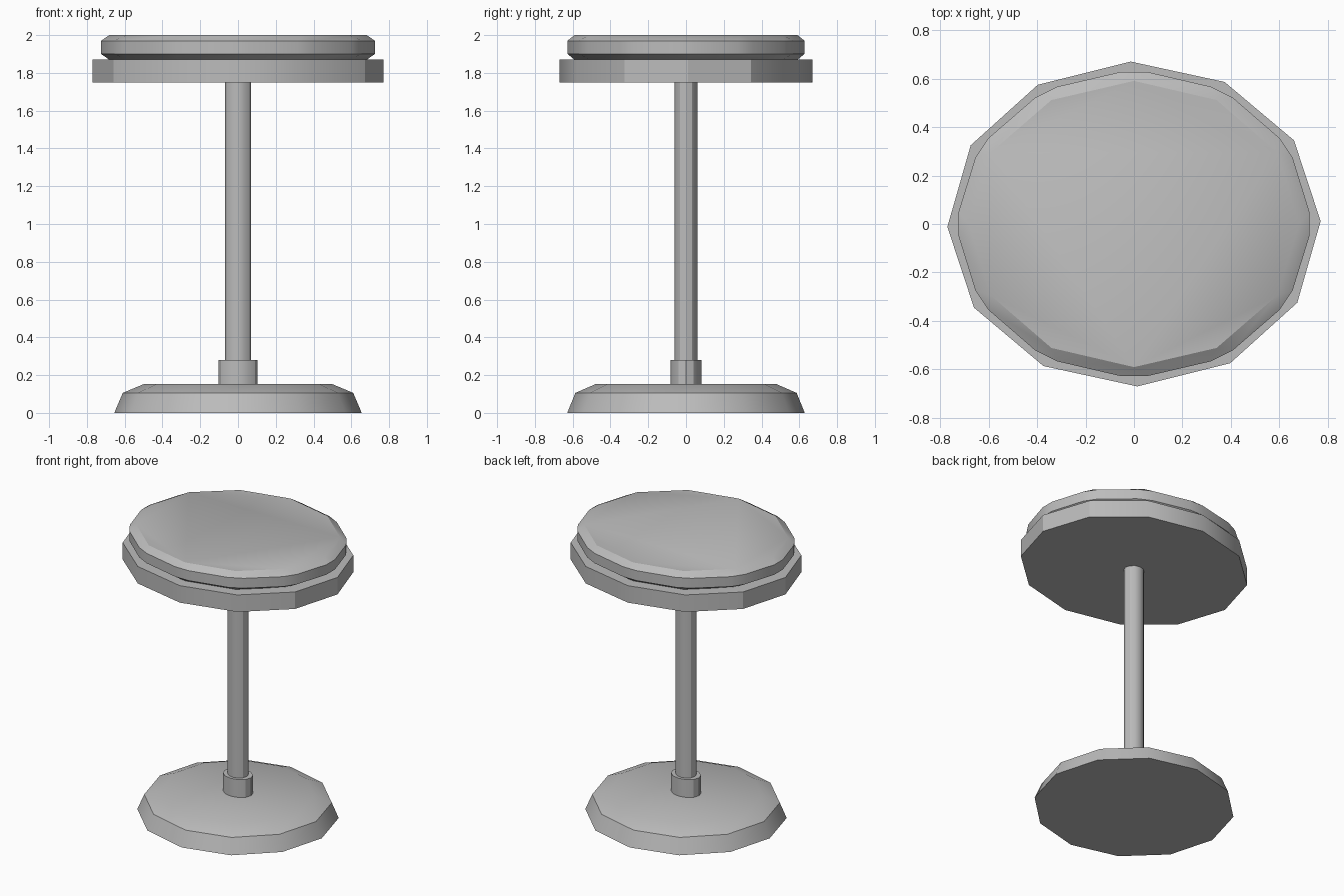
import bpy, bmesh
from math import radians
from mathutils import Matrix

cube = bpy.data.objects.get("Cube")
if cube:
    bpy.data.objects.remove(cube, do_unlink=True)

SIDES = 12

grey = bpy.data.materials.new("plain_grey")
grey.use_nodes = True
GREY = (0.5, 0.5, 0.5, 1)
grey.diffuse_color = GREY
grey.node_tree.nodes["Principled BSDF"].inputs["Base Color"].default_value = GREY


def finish(name, bm):
    """Turn a bmesh into an object with smooth shading and sharp edges."""
    bmesh.ops.recalc_face_normals(bm, faces=bm.faces)
    mesh = bpy.data.meshes.new(name)
    bm.to_mesh(mesh)
    bm.free()
    mesh.materials.append(grey)
    obj = bpy.data.objects.new(name, mesh)
    bpy.context.collection.objects.link(obj)
    bpy.ops.object.select_all(action='DESELECT')
    obj.select_set(True)
    bpy.context.view_layer.objects.active = obj
    bpy.ops.object.shade_smooth_by_angle(angle=radians(30))
    return obj


def disc(name, rx, ry, z0, z1, turn=0, bevel=0, bevel_height=0):
    """Elliptical prism, optionally with every edge chamfered."""
    sz = bevel_height / bevel if bevel else 1
    bm = bmesh.new()
    bmesh.ops.create_cone(bm, cap_ends=True, segments=SIDES, radius1=1,
                          radius2=1, depth=(z1 - z0) / sz,
                          matrix=Matrix.Rotation(radians(turn), 4, 'Z'))
    if bevel:
        bmesh.ops.bevel(bm, geom=bm.edges[:], offset=bevel, segments=1,
                        offset_type='OFFSET', affect='EDGES')
    bmesh.ops.scale(bm, vec=(rx, ry, sz), verts=bm.verts)
    bmesh.ops.translate(bm, vec=(0, 0, (z0 + z1) / 2), verts=bm.verts)
    return finish(name, bm)


def lathe(name, profile, squash):
    """Solid of stacked rings given as (radius, height)."""
    bm = bmesh.new()
    ring = bmesh.ops.create_circle(bm, segments=SIDES, radius=profile[0][0],
                                   cap_ends=True)["verts"]
    bmesh.ops.translate(bm, vec=(0, 0, profile[0][1]), verts=ring)
    top = bm.faces[:][0]
    for (r0, z0), (r1, z1) in zip(profile, profile[1:]):
        new = bmesh.ops.extrude_face_region(
            bm, geom=[top], use_keep_orig=(z0 == profile[0][1]))["geom"]
        top = next(g for g in new if isinstance(g, bmesh.types.BMFace))
        bmesh.ops.scale(bm, vec=(r1 / r0, r1 / r0, 1), verts=top.verts)
        bmesh.ops.translate(bm, vec=(0, 0, z1 - z0), verts=top.verts)
    bmesh.ops.scale(bm, vec=(1, squash, 1), verts=bm.verts)
    return finish(name, bm)


# Foot with a sloping side and a shallow chamfered top
lathe("base", [(0.655, 0), (0.61, 0.106), (0.495, 0.154)], 0.96)
# Column and its collar
disc("collar", 0.103, 0.082, 0.15, 0.28)
disc("stem", 0.069, 0.061, 0.15, 1.76)
# Seat board and chamfered cushion
disc("seat_board", 0.77, 0.67, 1.75, 1.87, turn=1)
disc("seat_cushion", 0.739, 0.64, 1.87, 2.0, bevel=0.075, bevel_height=0.03)
